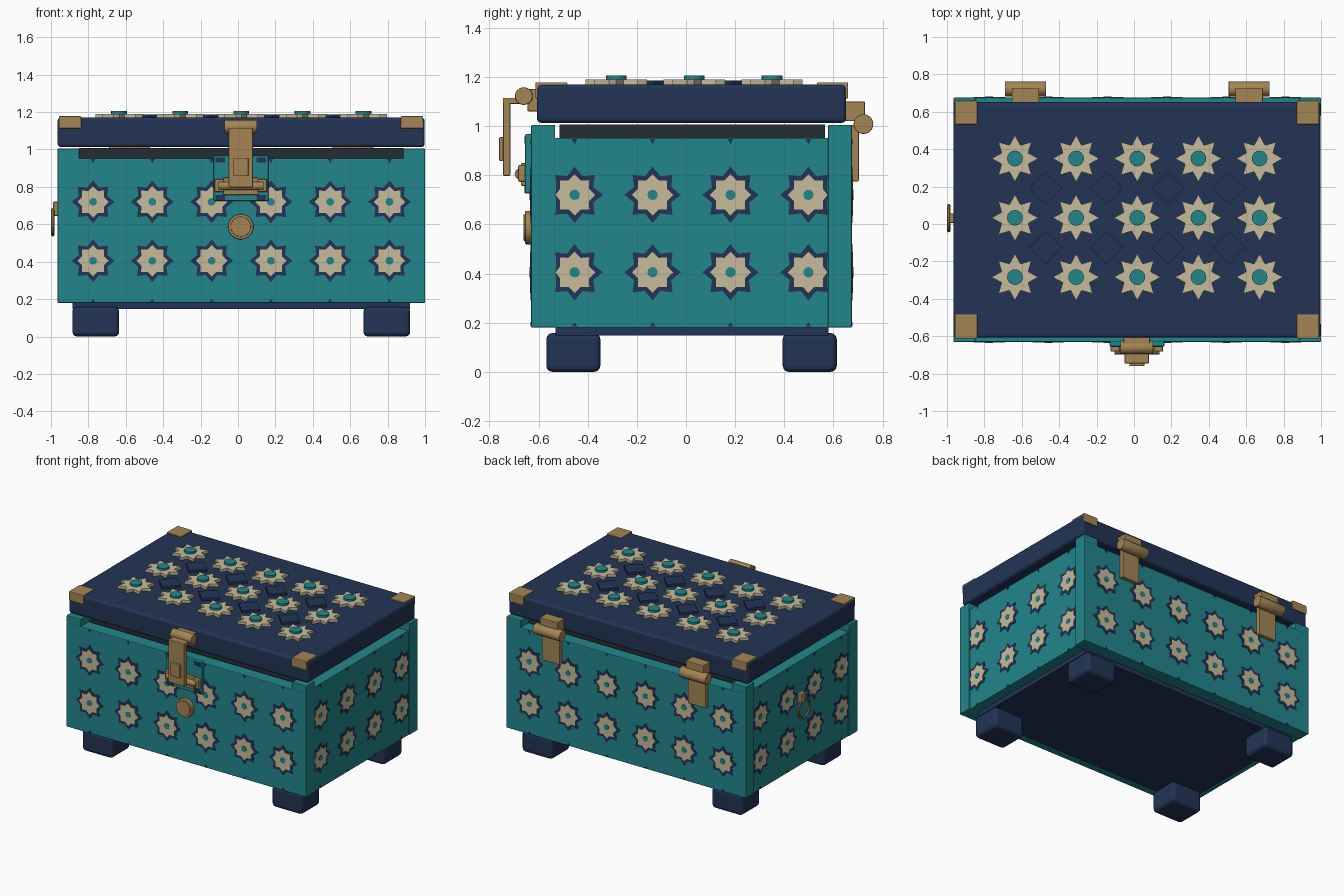
import bpy, bmesh, math
from mathutils import Vector, Matrix

if "Cube" in bpy.data.objects:
    bpy.data.objects.remove(bpy.data.objects["Cube"])


def mat(name, col):
    m = bpy.data.materials.new(name)
    m.diffuse_color = (*col, 1)
    m.use_nodes = True
    m.node_tree.nodes["Principled BSDF"].inputs["Base Color"].default_value = m.diffuse_color
    return m


TEAL = mat("teal", (0.016, 0.24, 0.265))
NAVY = mat("navy", (0.016, 0.034, 0.092))
CREAM = mat("cream", (0.57, 0.50, 0.32))
BRASS = mat("brass", (0.37, 0.235, 0.09))
DARK = mat("charcoal", (0.017, 0.026, 0.036))
CX, CY = 0.0175, 0.0225  # centre of the chest body


def finish(bm, name, mats, bevel=0.0, seg=2):
    bmesh.ops.recalc_face_normals(bm, faces=bm.faces)
    me = bpy.data.meshes.new(name)
    bm.to_mesh(me)
    bm.free()
    for m in mats:
        me.materials.append(m)
    ob = bpy.data.objects.new(name, me)
    bpy.context.collection.objects.link(ob)
    if bevel:
        b = ob.modifiers.new("bevel", 'BEVEL')
        b.width, b.segments, b.limit_method = bevel, seg, 'ANGLE'
    return ob


def box(name, x, y, z, m, bevel=0.0, seg=2):
    bm = bmesh.new()
    size = Vector((x[1] - x[0], y[1] - y[0], z[1] - z[0]))
    mid = Vector((x[0] + x[1], y[0] + y[1], z[0] + z[1])) / 2
    bmesh.ops.create_cube(bm, size=1, matrix=Matrix.Translation(mid) @ Matrix.Diagonal((*size, 1)))
    return finish(bm, name, [m], bevel, seg)


def cyl(name, c, r, depth, axis, m, bevel=0.0, sides=24):
    bm = bmesh.new()
    rot = Vector((0, 0, 1)).rotation_difference(Vector(axis)).to_matrix().to_4x4()
    bmesh.ops.create_cone(bm, cap_ends=True, segments=sides, radius1=r, radius2=r,
                          depth=depth, matrix=Matrix.Translation(c) @ rot)
    ob = finish(bm, name, [m], bevel)
    for p in ob.data.polygons:
        p.use_smooth = len(p.vertices) == 4
    return ob


def prism(bm, pts, place, h0, h1, mi):
    """Extrude a flat outline between heights h0 and h1; place maps (u, v, h) to space."""
    lo = [bm.verts.new(place(u, v, h0)) for u, v in pts]
    hi = [bm.verts.new(place(u, v, h1)) for u, v in pts]
    n = len(pts)
    faces = [bm.faces.new(lo[::-1]), bm.faces.new(hi)]
    faces += [bm.faces.new((lo[i], lo[(i + 1) % n], hi[(i + 1) % n], hi[i])) for i in range(n)]
    for f in faces:
        f.material_index = mi


def star(u, v, r, inner, lim=9, mid=0):
    pts = []
    for i in range(16):
        a, q = i * math.pi / 8, (r if i % 2 == 0 else inner)
        pts.append((max(mid - lim, min(mid + lim, u + q * math.cos(a))), v + q * math.sin(a)))
    return pts


def disc(u, v, r, n=16):
    return [(u + r * math.cos(i * 2 * math.pi / n), v + r * math.sin(i * 2 * math.pi / n)) for i in range(n)]


# Feet and base
for sx in (-1, 1):
    for sy in (-1, 1):
        x, y = CX + sx * 0.778, CY + sy * 0.481
        box("foot", (x - 0.125, x + 0.125), (y - 0.11, y + 0.11), (0, 0.158), NAVY, 0.025, 3)
box("base_plate", (-0.885, 0.92), (-0.53, 0.58), (0.148, 0.19), NAVY)

# Walls, with raised tabs at the four corners
box("front_wall", (-0.965, 1.0), (-0.63, -0.532), (0.18, 0.952), TEAL, 0.005)
box("back_wall", (-0.965, 1.0), (0.578, 0.675), (0.18, 0.952), TEAL, 0.005)
box("left_wall", (-0.957, -0.86), (-0.535, 0.58), (0.18, 0.952), TEAL)
box("right_wall", (0.895, 0.992), (-0.535, 0.58), (0.18, 0.952), TEAL)
for x in ((-0.965, -0.848), (0.883, 1.0)):
    for y in ((-0.63, -0.532), (0.578, 0.675)):
        box("corner_tab", x, y, (0.945, 1.005), TEAL, 0.005)
box("inner_rim", (-0.85, 0.885), (-0.515, 0.565), (0.94, 1.007), DARK)


# Painted star pattern on each wall
def wall_stars(name, centres, place, mid, lim):
    bm = bmesh.new()
    for u in centres:
        for v in (0.405, 0.72):
            prism(bm, star(u, v, 0.115, 0.082, lim, mid), place, -0.002, 0.002, 0)
            prism(bm, star(u, v, 0.084, 0.064, lim, mid), place, 0, 0.004, 1)
            prism(bm, disc(u, v, 0.021, 12), place, 0, 0.006, 2)
        # tips of the next rows at the wall edges
        prism(bm, [(u - 0.012, 0.948), (u, 0.925), (u + 0.012, 0.948)], place, -0.002, 0.002, 0)
        prism(bm, [(u - 0.012, 0.184), (u + 0.012, 0.184), (u, 0.202)], place, -0.002, 0.002, 0)
    return finish(bm, name, [NAVY, CREAM, TEAL])


long_c = [CX + (i - 2.5) * 0.317 for i in range(6)]
side_c = [CY + (i - 1.5) * 0.317 for i in range(4)]
wall_stars("front_stars", long_c, lambda u, v, h: (u, -0.63 - h, v), CX, 0.98)
wall_stars("back_stars", long_c, lambda u, v, h: (u, 0.675 + h, v), CX, 0.98)
wall_stars("left_stars", side_c, lambda u, v, h: (-0.957 - h, u, v), CY, 0.553)
wall_stars("right_stars", side_c, lambda u, v, h: (0.992 + h, u, v), CY, 0.553)

# Lid with brass corner brackets
box("lid", (-0.965, 0.998), (-0.607, 0.652), (1.013, 1.17), NAVY, 0.018, 3)
for x in ((-0.958, -0.838), (0.87, 0.99)):
    for y in ((-0.613, -0.483), (0.533, 0.66)):
        box("lid_corner_bracket", x, y, (1.112, 1.178), BRASS, 0.005)

# Raised lid ornaments
up = lambda u, v, h: (u, v, h)
bm = bmesh.new()
for i in range(5):
    for j in range(3):
        u, v = CX + (i - 2) * 0.327, 0.033 + (j - 1) * 0.317
        prism(bm, star(u, v, 0.125, 0.077), up, 1.16, 1.19, 0)
        prism(bm, disc(u, v, 0.042), up, 1.16, 1.205, 1)
finish(bm, "lid_stars", [CREAM, TEAL])
bm = bmesh.new()
for i in range(4):
    for j in range(2):
        u, v = CX + (i - 1.5) * 0.327, 0.033 + (j - 0.5) * 0.317
        prism(bm, disc(u, v, 0.088, 4), up, 1.16, 1.186, 0)
finish(bm, "lid_diamonds", [NAVY])

# Front latch
LX = 0.015
box("latch_plate", (LX - 0.145, LX + 0.148), (-0.655, -0.625), (0.725, 0.967), TEAL, 0.006)
bm = bmesh.new()
for s in (-1, 1):
    for z in (0.943, 0.742):
        prism(bm, [(LX + s * 0.135, z - 0.014), (LX + s * 0.085, z - 0.014),
                   (LX + s * 0.085, z + 0.014), (LX + s * 0.135, z + 0.014)],
              lambda u, v, h: (u, -0.655 - h, v), -0.002, 0.003, 0)
finish(bm, "latch_plate_paint", [NAVY])
box("latch_mount", (LX - 0.07, LX + 0.07), (-0.645, -0.6), (1.06, 1.15), BRASS, 0.005)
cyl("latch_barrel", (LX, -0.66, 1.122), 0.036, 0.175, (1, 0, 0), BRASS, 0.004)
box("latch_arm", (LX - 0.065, LX + 0.065), (-0.745, -0.66), (1.09, 1.115), BRASS, 0.004)
box("latch_strap", (LX - 0.065, LX + 0.065), (-0.745, -0.715), (0.797, 1.112), BRASS, 0.006)
box("latch_grip", (LX - 0.04, LX + 0.04), (-0.76, -0.74), (0.857, 0.955), BRASS, 0.005)
box("catch_plate", (LX - 0.095, LX + 0.095), (-0.672, -0.65), (0.757, 0.85), BRASS, 0.005)
cyl("catch_bar", (LX, -0.675, 0.805), 0.022, 0.24, (1, 0, 0), BRASS)
for s in (-1, 1):
    x = LX + s * 0.115
    box("catch_lug", (x - 0.026, x + 0.026), (-0.683, -0.65), (0.772, 0.842), BRASS, 0.008)

# Round knob under the latch
cyl("knob_disc", (LX, -0.64, 0.587), 0.068, 0.03, (0, 1, 0), BRASS, 0.005, 32)
cyl("knob_face", (LX, -0.65, 0.587), 0.054, 0.024, (0, 1, 0), BRASS, 0.004, 32)

# Back hinges
for x in (CX - 0.598, CX + 0.598):
    cyl("hinge_barrel", (x, 0.722, 1.008), 0.04, 0.22, (1, 0, 0), BRASS, 0.004)
    box("hinge_upper_leaf", (x - 0.073, x + 0.073), (0.645, 0.728), (1.02, 1.1), BRASS, 0.004)
    box("hinge_lower_leaf", (x - 0.073, x + 0.073), (0.672, 0.703), (0.775, 1.005), BRASS, 0.004)

# Pull ring on the left wall
bpy.ops.mesh.primitive_torus_add(major_segments=32, minor_segments=8, major_radius=0.067,
                                 minor_radius=0.009, location=(-0.99, 0.031, 0.61),
                                 rotation=(0, math.pi / 2, 0))
ring = bpy.context.object
ring.name = "pull_ring"
ring.data.materials.append(BRASS)
bpy.ops.object.shade_smooth_by_angle()
box("pull_ring_mount", (-0.988, -0.95), (0.006, 0.056), (0.645, 0.722), BRASS, 0.006)
